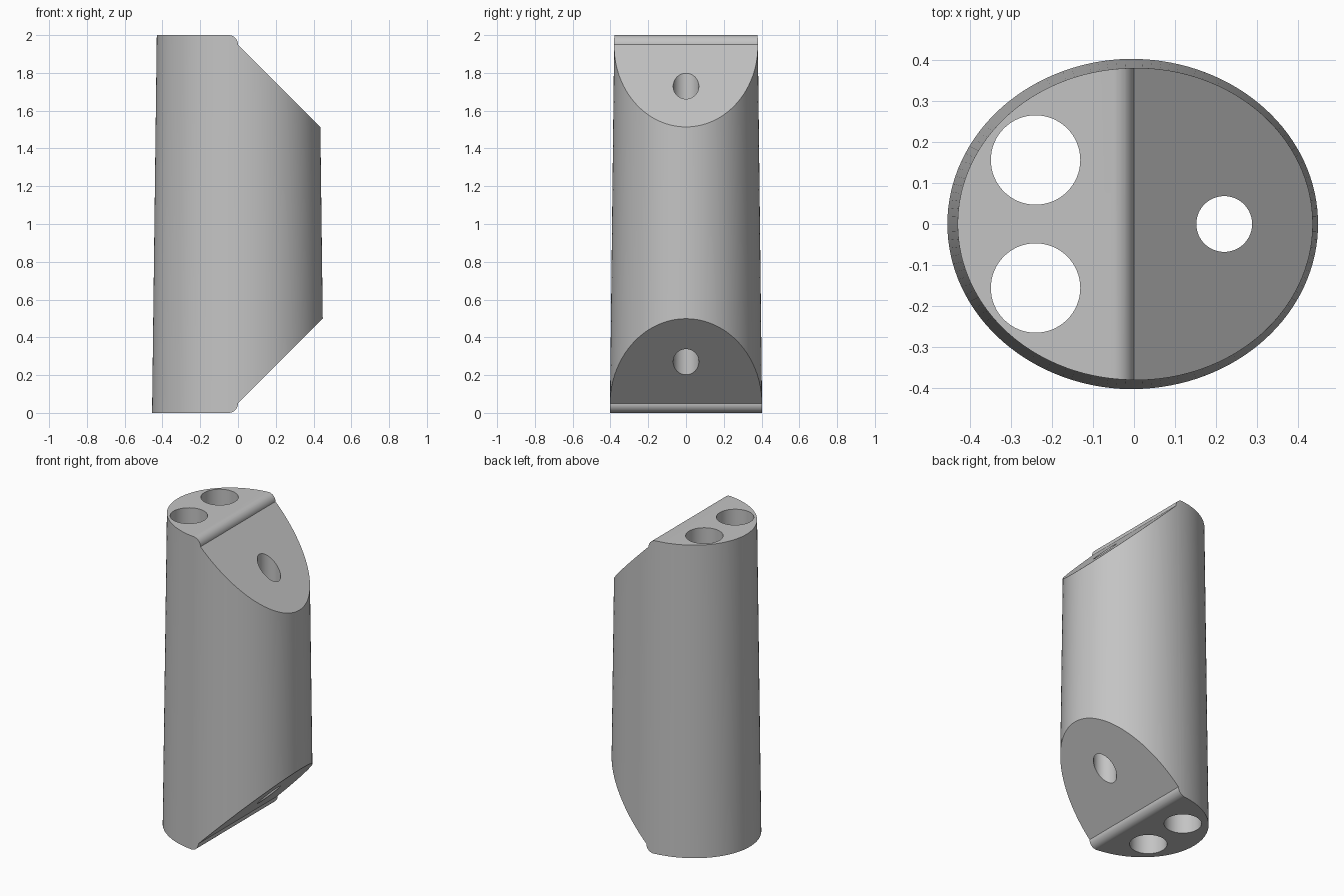
import bpy, bmesh, math
from math import sin, cos, pi, radians

cube = bpy.data.objects.get("Cube")
if cube:
    bpy.data.objects.remove(cube, do_unlink=True)

grey = bpy.data.materials.new("light_grey")
grey.use_nodes = True
colour = (0.55, 0.55, 0.55, 1)
grey.diffuse_color = colour
grey.node_tree.nodes["Principled BSDF"].inputs["Base Color"].default_value = colour


def loft(name, bottom, top):
    """Closed solid between two matching rings of points."""
    bm = bmesh.new()
    low = [bm.verts.new(p) for p in bottom]
    high = [bm.verts.new(p) for p in top]
    bm.faces.new(low)
    bm.faces.new(high)
    n = len(low)
    for i in range(n):
        j = (i + 1) % n
        bm.faces.new((low[i], low[j], high[j], high[i]))
    bmesh.ops.recalc_face_normals(bm, faces=bm.faces)
    mesh = bpy.data.meshes.new(name)
    bm.to_mesh(mesh)
    bm.free()
    mesh.materials.append(grey)
    obj = bpy.data.objects.new(name, mesh)
    bpy.context.collection.objects.link(obj)
    return obj


def ellipse(rx, ry, z, x=0, y=0, n=128):
    return [(x + rx * cos(2 * pi * i / n), y + ry * sin(2 * pi * i / n), z)
            for i in range(n)]


def cut(target, tool, operation):
    mod = target.modifiers.new(operation, 'BOOLEAN')
    mod.operation, mod.object, mod.solver = operation, tool, 'EXACT'
    bpy.context.view_layer.objects.active = target
    bpy.ops.object.modifier_apply(modifier=mod.name)
    bpy.data.objects.remove(tool, do_unlink=True)


# Tapered oval column
body = loft("tapered_column", ellipse(0.455, 0.403, 0), ellipse(0.43, 0.38, 2))

# Side profile: rounded lips and sloping ends, mirrored about mid height
r = 0.05
upper = [(-1, 2)]
upper += [(-r + r * sin(a), 2 - r + r * cos(a))
          for a in (radians(90 * i / 10) for i in range(11))]
upper += [(1, 0.95)]
slope_z = 1.95
upper[-1] = (0.6, slope_z - 0.6)
profile = upper + [(x, 2 - z) for x, z in reversed(upper)]
prism = loft("side_profile", [(x, -1, z) for x, z in profile],
             [(x, 1, z) for x, z in profile])
cut(body, prism, 'INTERSECT')

# Two large bores and one small bore, running the full height
for x, y, radius in ((-0.24, 0.156, 0.109), (-0.24, -0.156, 0.109), (0.22, 0, 0.068)):
    bore = loft("bore", ellipse(radius, radius, -0.5, x, y, 64),
                ellipse(radius, radius, 2.5, x, y, 64))
    cut(body, bore, 'DIFFERENCE')

bpy.ops.object.select_all(action='DESELECT')
body.select_set(True)
bpy.context.view_layer.objects.active = body
bpy.ops.object.shade_smooth_by_angle(angle=radians(30))
